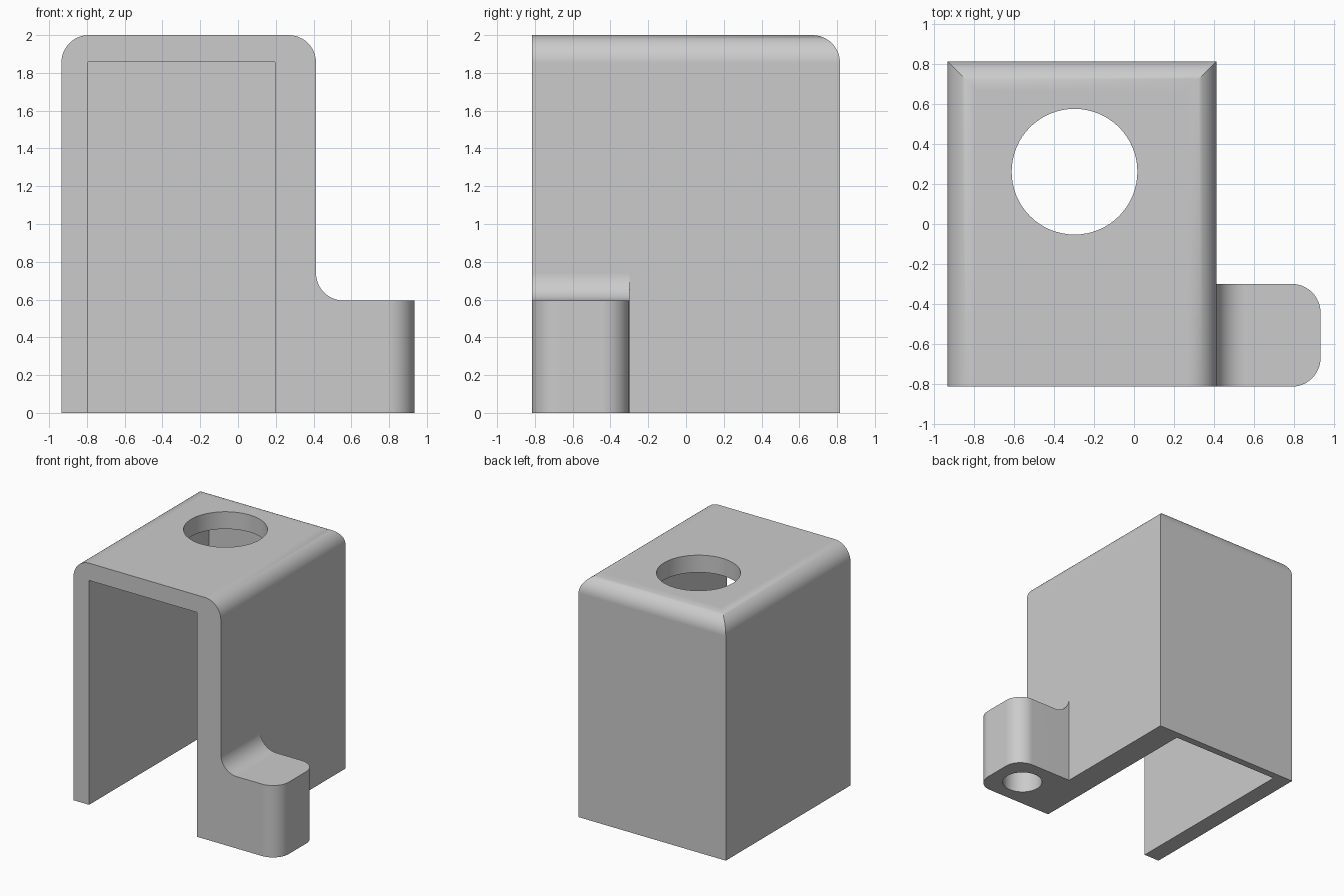
import bpy, bmesh, math
from mathutils import Matrix, Vector

old = bpy.data.objects.get("Cube")
if old:
    bpy.data.objects.remove(old, do_unlink=True)

LEFT, RIGHT, TAB_END = -0.935, 0.413, 0.935
FRONT, BACK, TOP = -0.815, 0.815, 2.0
TAB_BACK, TAB_TOP, R = -0.30, 0.595, 0.145

grey = bpy.data.materials.new("plain grey")
grey.use_nodes = True
colour = (0.6, 0.6, 0.6, 1)
grey.diffuse_color = colour
grey.node_tree.nodes["Principled BSDF"].inputs["Base Color"].default_value = colour


def finish(name, bm):
    bmesh.ops.recalc_face_normals(bm, faces=bm.faces)
    mesh = bpy.data.meshes.new(name)
    bm.to_mesh(mesh)
    bm.free()
    mesh.materials.append(grey)
    obj = bpy.data.objects.new(name, mesh)
    bpy.context.collection.objects.link(obj)
    return obj


def box_mesh(lo, hi):
    lo, hi = Vector(lo), Vector(hi)
    bm = bmesh.new()
    bmesh.ops.create_cube(bm, size=1, matrix=Matrix.Translation((lo + hi) / 2)
                          @ Matrix.Diagonal((*(hi - lo), 1)))
    return bm


def cylinder(name, x, y, z0, z1, radius):
    bm = bmesh.new()
    bmesh.ops.create_cone(bm, cap_ends=True, segments=64, radius1=radius, radius2=radius,
                          depth=z1 - z0, matrix=Matrix.Translation((x, y, (z0 + z1) / 2)))
    return finish(name, bm)


def round_edges(bm, test):
    edges = [e for e in bm.edges if test((e.verts[0].co + e.verts[1].co) / 2,
                                         e.verts[1].co - e.verts[0].co)]
    bmesh.ops.bevel(bm, geom=edges, offset=R, offset_type='OFFSET', segments=12,
                    profile=0.5, affect='EDGES')


def combine(obj, other, operation):
    mod = obj.modifiers.new(operation, 'BOOLEAN')
    mod.operation, mod.object, mod.solver = operation, other, 'EXACT'
    bpy.context.view_layer.objects.active = obj
    bpy.ops.object.modifier_apply(modifier=mod.name)
    bpy.data.objects.remove(other, do_unlink=True)


# Housing: box rounded along its left, right and back top edges
bm = box_mesh((LEFT, FRONT, 0), (RIGHT, BACK, TOP))
round_edges(bm, lambda mid, d: mid.z > TOP - 0.01 and mid.y > FRONT + 0.01)
housing = finish("housing", bm)

# Side tab: profile with a concave fillet, extruded backwards, outer corners rounded
profile = [(0.3, 0), (TAB_END, 0), (TAB_END, TAB_TOP)]
for i in range(13):
    a = math.radians(270 - 90 * i / 12)
    profile.append((RIGHT + R + R * math.cos(a), TAB_TOP + R + R * math.sin(a)))
profile.append((0.3, TAB_TOP + R))
bm = bmesh.new()
face = bm.faces.new([bm.verts.new((x, FRONT, z)) for x, z in profile])
swept = bmesh.ops.extrude_face_region(bm, geom=[face])["geom"]
bmesh.ops.translate(bm, vec=(0, TAB_BACK - FRONT, 0),
                    verts=[v for v in swept if isinstance(v, bmesh.types.BMVert)])
bmesh.ops.recalc_face_normals(bm, faces=bm.faces)
round_edges(bm, lambda mid, d: mid.x > TAB_END - 0.01 and abs(d.z) > 0.1)
combine(housing, finish("tab", bm), 'UNION')

# Cavity open at the front and bottom, top opening, blind hole under the tab
cavity = finish("cavity", box_mesh((-0.793, FRONT - 1, -1), (0.195, 0.755, 1.857)))
combine(housing, cavity, 'DIFFERENCE')
combine(housing, cylinder("top_opening", -0.298, 0.262, 1.5, 2.5, 0.315), 'DIFFERENCE')
combine(housing, cylinder("tab_hole", 0.674, -0.558, -0.5, 0.45, 0.153), 'DIFFERENCE')

# Smooth fillets and bores, crisp edges elsewhere
bpy.ops.object.select_all(action='DESELECT')
housing.select_set(True)
bpy.context.view_layer.objects.active = housing
bpy.ops.object.shade_smooth_by_angle(angle=math.radians(30))
normals = housing.modifiers.new("even normals", 'WEIGHTED_NORMAL')
normals.keep_sharp = True
